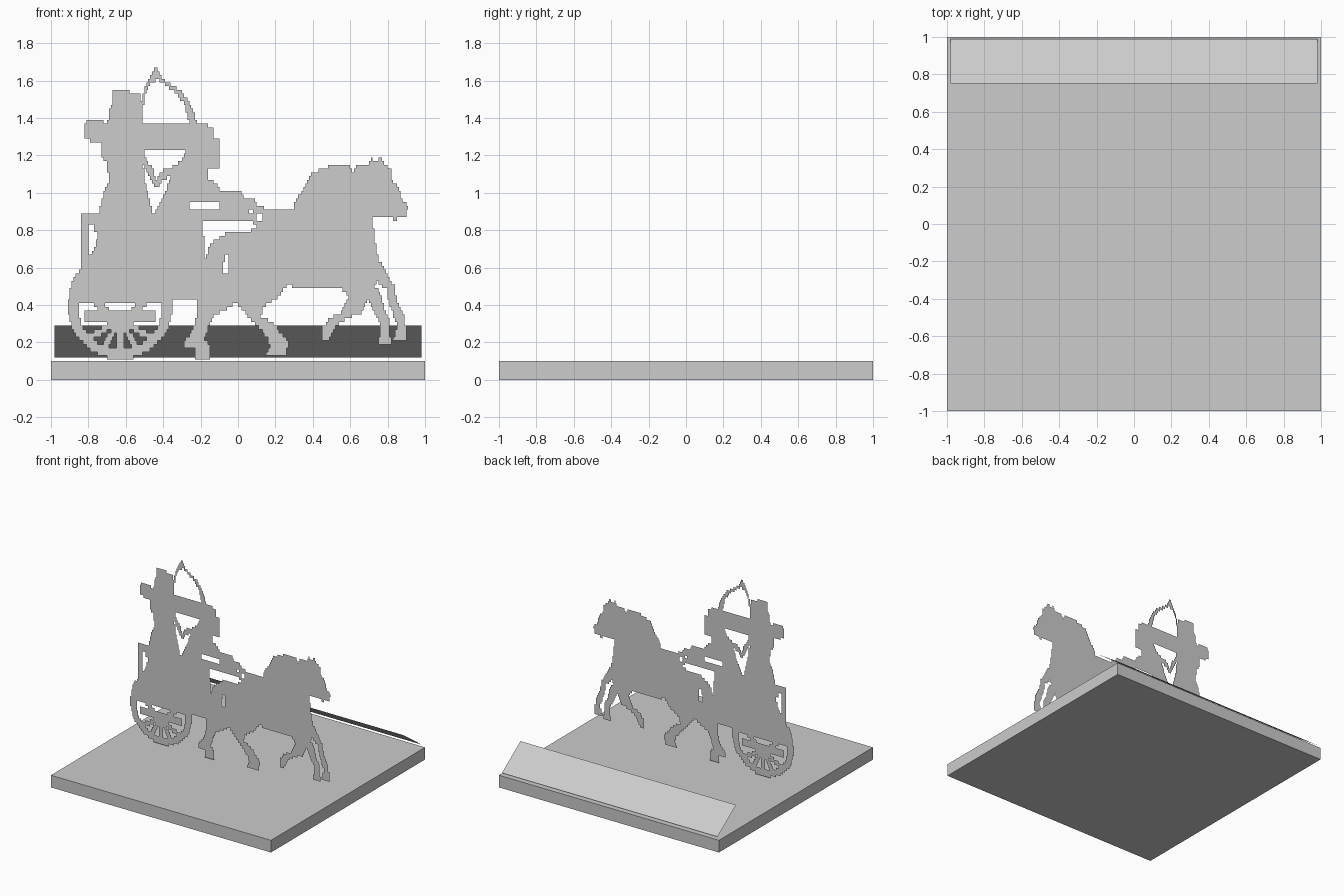
import bpy, bmesh, math

grey = bpy.data.materials.new("light grey")
grey.diffuse_color = (0.604, 0.604, 0.604, 1)

CX, CZ, Z0 = 0.01, 0.02, 0.11      # cell size and lowest row of the cut-out
PLANE_Y = -0.10
taken = set()                       # cells already used, so parts never overlap


def finish(name, bm):
    mesh = bpy.data.meshes.new(name)
    bm.to_mesh(mesh)
    bm.free()
    mesh.materials.append(grey)
    ob = bpy.data.objects.new(name, mesh)
    bpy.context.collection.objects.link(ob)
    return ob


def cells(poly):
    """Grid cells whose centres lie in a closed outline."""
    out = set()
    for r in range(80):
        z = Z0 + (r + 0.5) * CZ
        xs = []
        for (x1, z1), (x2, z2) in zip(poly, poly[1:] + poly[:1]):
            if (z1 <= z) != (z2 <= z):
                xs.append(x1 + (z - z1) / (z2 - z1) * (x2 - x1))
        xs.sort()
        for a, b in zip(xs[::2], xs[1::2]):
            out.update((i, r) for i in range(round(a / CX), round(b / CX)))
    return out


def plate(name, solids, holes=()):
    """Stair-stepped flat plate made of one quad per run of cells."""
    area = set().union(*map(cells, solids))
    for h in holes:
        area -= cells(h)
    area -= taken
    taken.update(area)
    bm = bmesh.new()
    for i, r in sorted(area):
        if (i - 1, r) in area:
            continue
        j = i
        while (j, r) in area:
            j += 1
        z = Z0 + r * CZ
        bm.faces.new([bm.verts.new((x, PLANE_Y, h)) for x, h in
                      ((i * CX, z), (j * CX, z), (j * CX, z + CZ), (i * CX, z + CZ))])
    bmesh.ops.remove_doubles(bm, verts=bm.verts, dist=1e-5)
    finish(name, bm)


def circle(x, z, r, n=48):
    return [(x + r * math.cos(2 * math.pi * k / n), z + r * math.sin(2 * math.pi * k / n))
            for k in range(n)]


def bar(x, z, deg, length, width):
    c, s, w = math.cos(math.radians(deg)), math.sin(math.radians(deg)), width / 2
    return [(x - s * w, z + c * w), (x + s * w, z - c * w),
            (x + c * length + s * w, z + s * length - c * w),
            (x + c * length - s * w, z + s * length + c * w)]


def rect(x1, x2, z1, z2):
    return [(x1, z1), (x2, z1), (x2, z2), (x1, z2)]


# Square base slab
bm = bmesh.new()
bmesh.ops.create_cube(bm, size=1)
for v in bm.verts:
    v.co = (v.co.x * 2, v.co.y * 2, (v.co.z + 0.5) * 0.1)
finish("base", bm)

# Sloped panel along the back edge
bm = bmesh.new()
bm.faces.new([bm.verts.new(p) for p in
              ((-0.98, 0.75, 0.29), (0.98, 0.75, 0.29), (0.98, 0.99, 0.12), (-0.98, 0.99, 0.12))])
finish("sloped_panel", bm)

# Chariot body with the grip opening at the rear
plate("chariot_body", [[
    (-0.91, 0.41), (-0.90, 0.47), (-0.88, 0.54), (-0.84, 0.60), (-0.84, 0.89), (-0.19, 0.89),
    (-0.18, 0.66), (-0.16, 0.62), (-0.15, 0.43), (-0.36, 0.43), (-0.36, 0.41)]],
    [[(-0.80, 0.84), (-0.77, 0.84), (-0.77, 0.79), (-0.75, 0.78), (-0.76, 0.72),
      (-0.78, 0.67), (-0.80, 0.67)]])

# Wheel: rim, then hub, spokes and axle
plate("wheel_rim", [circle(-0.63, 0.39, 0.28)], [circle(-0.63, 0.39, 0.225)])
plate("wheel_spokes",
      [circle(-0.63, 0.325, 0.055), rect(-0.82, -0.44, 0.33, 0.37)]
      + [bar(-0.63, 0.32, a, 0.19, 0.035) for a in (-150, -120, -90, -60, -30, 0, 180, 35, 145)],
      [circle(-0.63, 0.19, 0.006)])

# Archer, with openings between the arms and the bow string
plate("archer", [[
    (-0.67, 1.56), (-0.58, 1.56), (-0.58, 1.54), (-0.52, 1.53), (-0.52, 1.37), (-0.16, 1.37),
    (-0.15, 1.35), (-0.13, 1.34), (-0.13, 1.29), (-0.10, 1.29), (-0.10, 1.13), (-0.16, 1.13),
    (-0.16, 1.08), (-0.12, 1.05), (-0.10, 1.02), (0.01, 1.02), (0.03, 0.97), (0.08, 0.97),
    (0.10, 0.94), (0.16, 0.91), (0.30, 0.91), (0.30, 0.80), (0.09, 0.80), (0.11, 0.83),
    (0.03, 0.86), (-0.18, 0.86), (-0.19, 0.83), (-0.76, 0.83), (-0.74, 0.91), (-0.72, 1.00),
    (-0.69, 1.06), (-0.70, 1.17), (-0.73, 1.19), (-0.73, 1.26), (-0.77, 1.27), (-0.82, 1.30),
    (-0.82, 1.37), (-0.79, 1.40), (-0.74, 1.40), (-0.71, 1.37), (-0.69, 1.40), (-0.69, 1.45),
    (-0.67, 1.47)]],
    [[(-0.50, 1.24), (-0.28, 1.24), (-0.28, 1.21), (-0.33, 1.15), (-0.40, 1.12), (-0.44, 1.07),
      (-0.46, 1.14), (-0.50, 1.19)],
     [(-0.51, 1.16), (-0.48, 1.09), (-0.44, 1.02), (-0.40, 1.07), (-0.35, 1.10), (-0.38, 1.03),
      (-0.41, 0.95), (-0.45, 0.88), (-0.48, 0.99), (-0.50, 1.08)],
     rect(-0.26, -0.10, 0.91, 0.95), rect(0.06, 0.08, 0.89, 0.92),
     rect(0.10, 0.13, 0.85, 0.89), rect(0.18, 0.20, 0.83, 0.86)])

# Upper half of the bow
plate("bow", [[
    (-0.52, 1.37), (-0.52, 1.47), (-0.50, 1.56), (-0.47, 1.62), (-0.44, 1.68), (-0.42, 1.63),
    (-0.38, 1.59), (-0.31, 1.55), (-0.26, 1.49), (-0.23, 1.43), (-0.22, 1.37)]],
    [[(-0.51, 1.37), (-0.51, 1.46), (-0.49, 1.54), (-0.46, 1.59), (-0.43, 1.61), (-0.38, 1.57),
      (-0.32, 1.52), (-0.28, 1.46), (-0.26, 1.37)]])

# Horse: head, neck and trunk, with a gap beside the tail
plate("horse_body", [[
    (-0.22, 0.43), (-0.17, 0.65), (-0.16, 0.70), (-0.13, 0.74), (-0.07, 0.78), (0.06, 0.79),
    (0.10, 0.82), (0.30, 0.91), (0.30, 0.95), (0.34, 1.00), (0.36, 1.05), (0.40, 1.11),
    (0.48, 1.14), (0.50, 1.16), (0.60, 1.16), (0.61, 1.11), (0.63, 1.15), (0.70, 1.15),
    (0.71, 1.19), (0.74, 1.16), (0.76, 1.19), (0.79, 1.15), (0.82, 1.13), (0.82, 1.07),
    (0.86, 1.03), (0.88, 0.96), (0.91, 0.93), (0.90, 0.87), (0.85, 0.86), (0.84, 0.83),
    (0.83, 0.87), (0.72, 0.87), (0.73, 0.76), (0.75, 0.63), (0.74, 0.52), (0.70, 0.42),
    (0.60, 0.43), (0.56, 0.48), (0.30, 0.49), (0.27, 0.51), (0.20, 0.43), (0.12, 0.38),
    (0.02, 0.38), (-0.01, 0.41), (-0.08, 0.37), (-0.20, 0.37)]],
    [[(-0.08, 0.58), (-0.05, 0.57), (-0.05, 0.68), (-0.07, 0.66)]])

# Hind legs
plate("hind_leg_rear", [[
    (-0.22, 0.45), (-0.06, 0.39), (-0.13, 0.34), (-0.16, 0.27), (-0.18, 0.22), (-0.15, 0.18),
    (-0.15, 0.11), (-0.23, 0.11), (-0.23, 0.16), (-0.29, 0.18), (-0.29, 0.21), (-0.24, 0.27),
    (-0.22, 0.34)]])
plate("hind_leg_front", [[
    (0.00, 0.42), (0.14, 0.40), (0.12, 0.34), (0.19, 0.30), (0.24, 0.24), (0.27, 0.20),
    (0.26, 0.14), (0.15, 0.14), (0.17, 0.17), (0.16, 0.22), (0.10, 0.29), (0.05, 0.34)]])

# Front legs: one raised, two slender ones ahead
plate("raised_front_leg", [[
    (0.59, 0.45), (0.70, 0.45), (0.66, 0.36), (0.58, 0.33), (0.52, 0.28), (0.49, 0.22),
    (0.45, 0.22), (0.45, 0.28), (0.49, 0.33), (0.55, 0.36)]])
plate("front_leg_inner", [[
    (0.66, 0.50), (0.74, 0.50), (0.77, 0.43), (0.79, 0.36), (0.81, 0.31), (0.81, 0.25),
    (0.82, 0.19), (0.75, 0.19), (0.76, 0.29), (0.74, 0.35), (0.70, 0.42)]])
plate("front_leg_outer", [[
    (0.74, 0.63), (0.77, 0.62), (0.80, 0.55), (0.84, 0.50), (0.85, 0.42), (0.89, 0.35),
    (0.90, 0.21), (0.83, 0.21), (0.85, 0.30), (0.81, 0.40), (0.80, 0.48), (0.76, 0.51),
    (0.73, 0.55)]])
